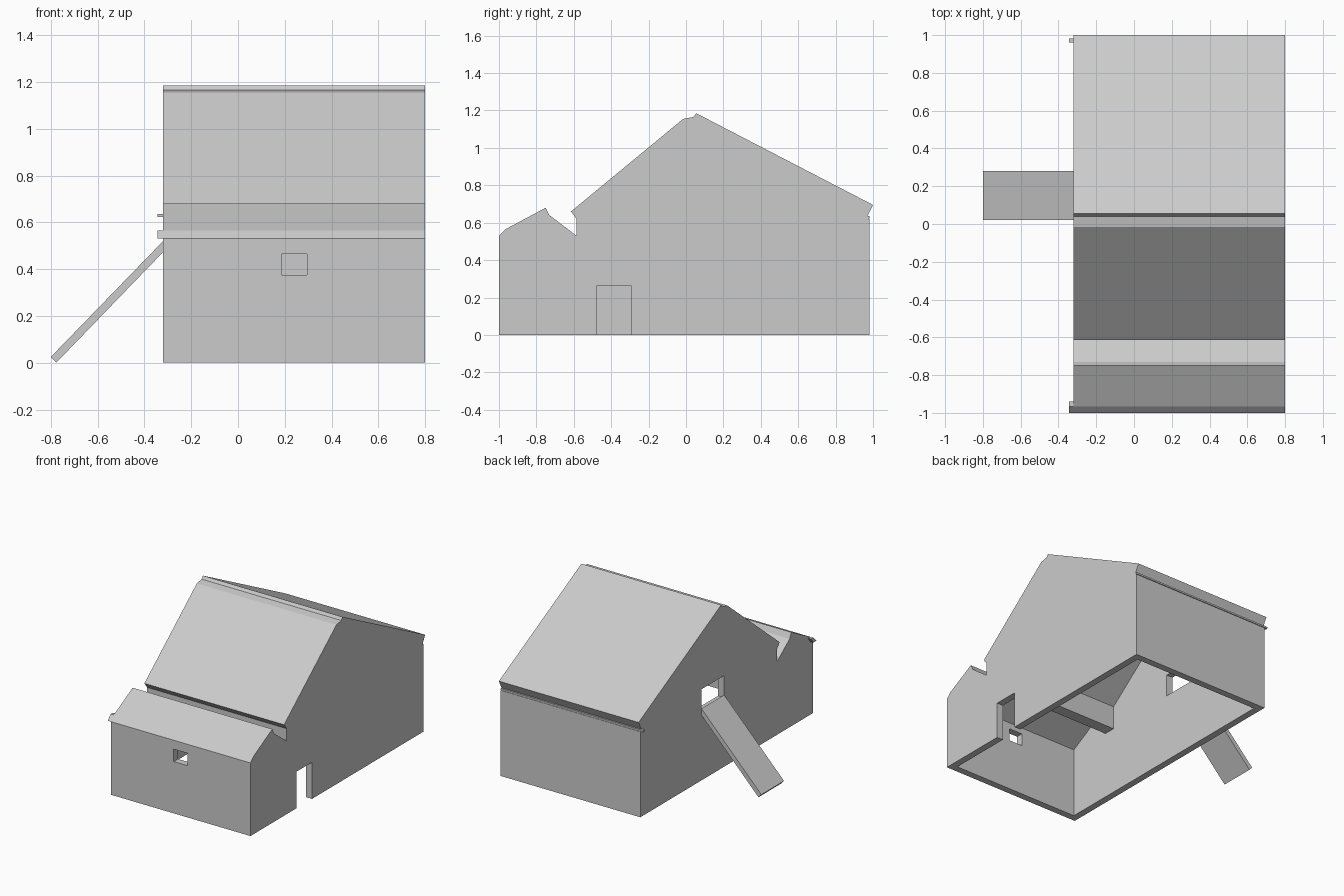
import bpy
import bmesh

cube = bpy.data.objects.get("Cube")
if cube:
    bpy.data.objects.remove(cube, do_unlink=True)

grey = bpy.data.materials.new("plain_grey")
grey.use_nodes = True
colour = (0.6, 0.6, 0.6, 1)
grey.diffuse_color = colour
for node in grey.node_tree.nodes:
    if node.type == 'BSDF_PRINCIPLED':
        node.inputs["Base Color"].default_value = colour

RIGHT, LEFT = -0.32, 0.80   # outer faces of the gable walls
WALL = 0.05


def prism(name, profile, axis, start, end):
    """Extrude a closed profile along x (points are y, z) or y (points are x, z)."""
    def place(p, t):
        return (t, p[0], p[1]) if axis == 'x' else (p[0], t, p[1])
    bm = bmesh.new()
    face = bm.faces.new([bm.verts.new(place(p, start)) for p in profile])
    made = bmesh.ops.extrude_face_region(bm, geom=[face])['geom']
    step = (end - start, 0, 0) if axis == 'x' else (0, end - start, 0)
    bmesh.ops.translate(bm, vec=step,
                        verts=[g for g in made if isinstance(g, bmesh.types.BMVert)])
    bmesh.ops.recalc_face_normals(bm, faces=bm.faces)
    mesh = bpy.data.meshes.new(name)
    bm.to_mesh(mesh)
    bm.free()
    mesh.materials.append(grey)
    ob = bpy.data.objects.new(name, mesh)
    bpy.context.collection.objects.link(ob)
    return ob


def rect(a0, a1, z0, z1):
    return [(a0, z0), (a1, z0), (a1, z1), (a0, z1)]


def cut(target, cutters):
    """Subtract each cutter, bake the result and discard the cutters."""
    for c in cutters:
        c.hide_render = True
        mod = target.modifiers.new("cut", 'BOOLEAN')
        mod.operation = 'DIFFERENCE'
        mod.solver = 'EXACT'
        mod.object = c
    bpy.context.view_layer.update()
    graph = bpy.context.evaluated_depsgraph_get()
    baked = bpy.data.meshes.new_from_object(target.evaluated_get(graph))
    target.modifiers.clear()
    target.data = baked
    for c in cutters:
        bpy.data.objects.remove(c, do_unlink=True)


# House: low front lean-to, valley, then the tall main roof with overhanging eaves
house = prism("house_shell", [
    (-1.0, 0), (-1.0, 0.53), (-0.965, 0.565), (-0.75, 0.68), (-0.73, 0.64),
    (-0.585, 0.53), (-0.585, 0.62), (-0.615, 0.66), (-0.015, 1.155),
    (0.04, 1.165), (0.055, 1.185), (1.0, 0.695), (0.965, 0.625),
    (0.98, 0.62), (0.98, 0)], 'x', RIGHT, LEFT)

# Hollow inside, open at the bottom, with a beam left under the valley
room = prism("room_cutter", [
    (-0.95, -0.1), (-0.95, 0.51), (-0.75, 0.62), (-0.62, 0.49), (-0.535, 0.49),
    (-0.535, 0.66), (0.02, 1.10), (0.93, 0.64), (0.93, -0.1)],
    'x', RIGHT + WALL, LEFT - WALL)

# Doorway, loft opening and front window
door = prism("door_cutter", rect(-0.475, -0.295, -0.1, 0.265), 'x', 0.7, 0.9)
hatch = prism("hatch_cutter", rect(0.02, 0.28, 0.50, 0.66), 'x', -0.4, -0.2)
window = prism("window_cutter", rect(0.185, 0.295, 0.375, 0.465), 'y', -1.1, -0.9)
cut(house, [room, door, hatch, window])

# Ramp up to the loft opening
prism("ramp", [(-0.80, 0.025), (-0.777, 0), (RIGHT, 0.473), (RIGHT, 0.52)],
      'y', 0.02, 0.28)

# Eave trims that poke out past the right gable
prism("front_eave_trim", [(-1.0, 0.53), (-0.965, 0.565), (-0.94, 0.565),
                          (-0.965, 0.53)], 'x', RIGHT - 0.025, RIGHT + 0.02)
prism("back_eave_trim", rect(0.962, 0.982, 0.623, 0.635), 'x', RIGHT - 0.025, LEFT)
